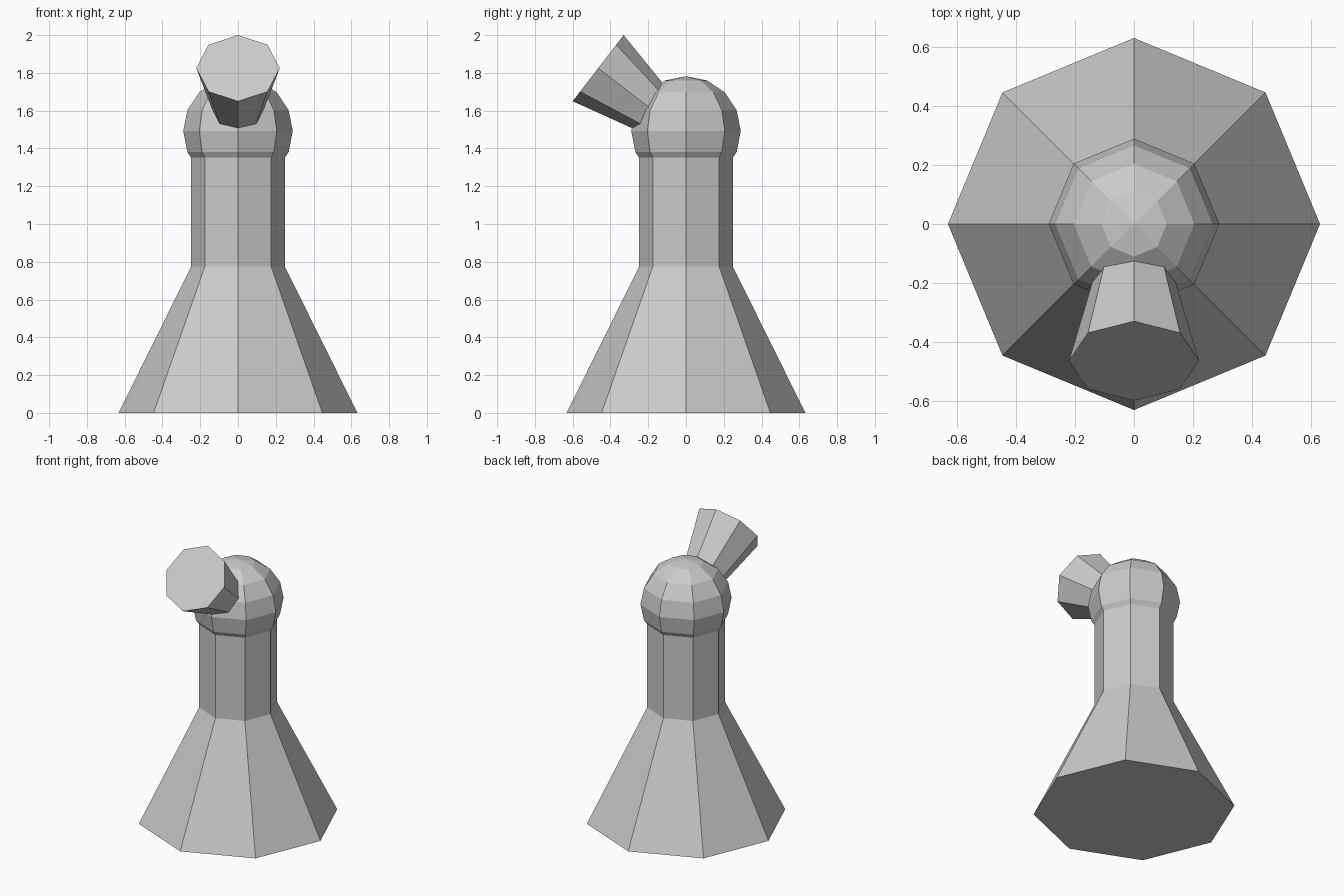
import bpy, bmesh
from math import radians
from mathutils import Matrix, Vector

if "Cube" in bpy.data.objects:
    bpy.data.objects.remove(bpy.data.objects["Cube"])

SIDES = 8


def finish(bm, name):
    bmesh.ops.recalc_face_normals(bm, faces=bm.faces[:])
    mesh = bpy.data.meshes.new(name)
    bm.to_mesh(mesh)
    bm.free()
    obj = bpy.data.objects.new(name, mesh)
    bpy.context.collection.objects.link(obj)
    return obj


def lathe(name, profile):
    """Octagonal solid with corners on the axes, from (radius, z) pairs."""
    bm = bmesh.new()
    rings = []
    for r, z in profile:
        turn = [Matrix.Rotation(radians(360 / SIDES * i), 3, 'Z') for i in range(SIDES)]
        rings.append([bm.verts.new(t @ Vector((r, 0, z))) for t in turn])
    for low, high in zip(rings, rings[1:]):
        for i in range(SIDES):
            j = (i + 1) % SIDES
            bm.faces.new((low[i], low[j], high[j], high[i]))
    bm.faces.new(rings[0][::-1])
    bm.faces.new(rings[-1])
    return finish(bm, name)


# Flared base and straight neck
lathe("body", [(0.632, 0), (0.248, 0.775), (0.248, 1.36)])

# Faceted ball on top of the neck
bm = bmesh.new()
bmesh.ops.create_uvsphere(bm, u_segments=SIDES, v_segments=8, radius=0.29,
                          matrix=Matrix.Translation((0, 0, 1.492)))
finish(bm, "head")

# Flared horn pointing forward and up, its narrow end buried in the head
horn = lathe("horn", [(0.115, -0.45), (0.221, 0)])
horn.data.transform(Matrix.Translation((0, -0.465, 1.825)) @
                    Matrix.Rotation(radians(52.4), 4, 'X'))
